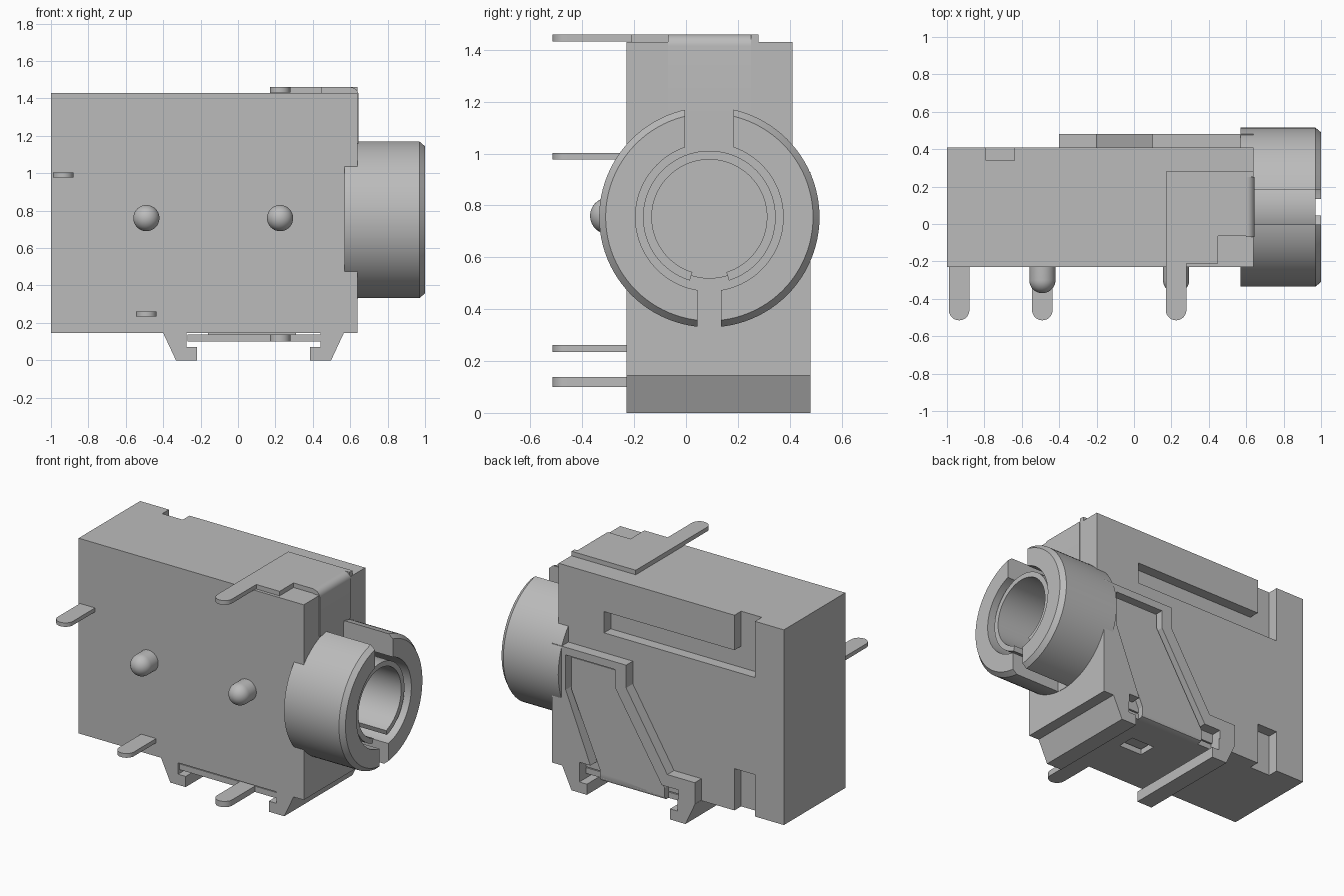
import bpy, bmesh, math
from mathutils import Vector

cube = bpy.data.objects.get("Cube")
if cube:
    bpy.data.objects.remove(cube, do_unlink=True)

grey = bpy.data.materials.new("mid grey")
grey.use_nodes = True
grey.diffuse_color = (0.5, 0.5, 0.5, 1)
grey.node_tree.nodes["Principled BSDF"].inputs["Base Color"].default_value = (0.5, 0.5, 0.5, 1)

AXIS_Y, AXIS_Z = 0.09, 0.755      # centre line of the socket


def finish(name, bm):
    bmesh.ops.remove_doubles(bm, verts=bm.verts, dist=1e-5)
    bmesh.ops.recalc_face_normals(bm, faces=bm.faces)
    mesh = bpy.data.meshes.new(name)
    bm.to_mesh(mesh)
    bm.free()
    mesh.materials.append(grey)
    ob = bpy.data.objects.new(name, mesh)
    bpy.context.collection.objects.link(ob)
    return ob


def prism(name, points, axis, lo, hi):
    """Extrude a flat outline along an axis; the points use the other two axes in order."""
    bm = bmesh.new()

    def place(p, d):
        c = list(p)
        c.insert("xyz".index(axis), d)
        return bm.verts.new(c)

    face = bm.faces.new([place(p, lo) for p in points])
    moved = bmesh.ops.extrude_face_region(bm, geom=[face])["geom"]
    shift = Vector([(hi - lo) * (axis == a) for a in "xyz"])
    bmesh.ops.translate(bm, vec=shift, verts=[v for v in moved if isinstance(v, bmesh.types.BMVert)])
    return finish(name, bm)


def box(name, x, y, z):
    return prism(name, [(x[0], y[0]), (x[1], y[0]), (x[1], y[1]), (x[0], y[1])], "z", *z)


def lathe(name, profile, origin, axis, steps=64, start=0.0, sweep=math.tau, closed=True):
    """Spin (distance along axis, radius) points around an axis through origin."""
    bm = bmesh.new()
    full = abs(sweep - math.tau) < 1e-6
    rings = []
    for i in range(steps if full else steps + 1):
        a = start + sweep * i / steps
        ring = []
        for d, r in profile:
            u, v = r * math.cos(a), r * math.sin(a)
            ring.append(bm.verts.new(Vector(origin) + Vector((d, u, v) if axis == "x" else (u, d, v))))
        rings.append(ring)
    n = len(profile)
    for i in range(steps):
        a, b = rings[i], rings[(i + 1) % len(rings)]
        for j in range(n if closed else n - 1):
            k = (j + 1) % n
            bm.faces.new((a[j], a[k], b[k], b[j]))
    if not full:
        bm.faces.new(rings[0])
        bm.faces.new(rings[-1])
    return finish(name, bm)


def cut(target, *cutters):
    bpy.context.view_layer.objects.active = target
    for c in cutters:
        mod = target.modifiers.new("cut", "BOOLEAN")
        mod.operation = "DIFFERENCE"
        mod.solver = "EXACT"
        mod.object = c
        bpy.ops.object.modifier_apply(modifier=mod.name)
        bpy.data.objects.remove(c, do_unlink=True)


def smooth(ob):
    bpy.ops.object.select_all(action="DESELECT")
    ob.select_set(True)
    bpy.context.view_layer.objects.active = ob
    bpy.ops.object.shade_smooth_by_angle(angle=math.radians(30))


# Housing block with rear grooves and the socket bore
housing = box("housing", (-1, 0.64), (-0.23, 0.41), (0.145, 1.43))
groove = prism("groove_cutter", [(-0.79, 1.06), (0.31, 1.06), (0.31, 1.2), (-0.64, 1.2),
                                 (-0.64, 1.5), (-0.79, 1.5)], "y", 0.34, 0.5)
notch = box("notch_cutter", (-0.79, -0.64), (0.34, 0.5), (0.1, 0.42))
bore = lathe("bore_cutter", [(-0.6, 0), (-0.6, 0.235), (0.8, 0.235), (0.8, 0)],
             (0, AXIS_Y, AXIS_Z), "x", closed=False)
cut(housing, groove, notch, bore)
smooth(housing)

# Raised rear frame with a pocket for the spring
frame = prism("rear_frame", [(0.64, 0.93), (0.1, 0.93), (0.1, 0.78), (-0.2, 0.29), (-0.4, 0.29),
                             (-0.4, 0.145), (0.64, 0.145)], "y", 0.4, 0.48)
pocket = prism("pocket_cutter", [(0.54, 0.88), (0.18, 0.88), (0.18, 0.76), (-0.16, 0.21),
                                 (-0.28, 0.21), (-0.28, 0.1), (0.44, 0.1), (0.44, 0.2),
                                 (0.36, 0.2), (0.54, 0.65)], "y", 0.412, 0.6)
cut(frame, pocket)

# Hooked rails under the housing, mirrored about the spring centre
MID = 0.083
for side, label in ((-1, "right_hook"), (1, "left_hook")):
    outline = [(0.485, 0.15), (0.415, 0), (0.303, 0), (0.303, 0.07), (0.358, 0.07), (0.358, 0.15)]
    prism(label, [(MID + side * u, z) for u, z in outline], "y", -0.23, 0.48)

# Spring contact: bottom plate with a window, and the tapered rear leaf
plate = box("spring_plate", (-0.27, 0.44), (-0.225, 0.41), (0.1, 0.138))
cut(plate, box("window_cutter", (0.02, 0.19), (0.09, 0.21), (0.05, 0.2)))
prism("spring_leaf", [(0.52, 0.86), (0.2, 0.86), (0.2, 0.77), (-0.16, 0.18), (-0.16, 0.12),
                      (0.31, 0.12), (0.31, 0.17), (0.52, 0.65)], "y", 0.405, 0.45)
foot = prism("spring_bend", [(0.4, 0.1), (0.43, 0.1), (0.444, 0.106), (0.45, 0.12), (0.45, 0.15),
                             (0.4, 0.15)], "x", -0.16, 0.31)
smooth(foot)


# Solder pins with rounded tips
def pin(name, x, z0, z1, y_root=-0.2):
    r, tip = 0.055, -0.46
    arc = [(x + r * math.cos(a), tip + r * math.sin(a))
           for a in (math.pi + math.pi * i / 16 for i in range(17))]
    smooth(prism(name, arc + [(x + r, y_root), (x - r, y_root)], "z", z0, z1))


pin("rear_pin", -0.935, 0.977, 1.003)
pin("lower_pin", -0.49, 0.234, 0.262)
pin("spring_pin", 0.225, 0.1, 0.138)
pin("top_pin", 0.225, 1.432, 1.46, -0.15)

# Top contact plate with its folded tab
prism("top_contact", [(0.17, 0.28), (0.6, 0.28), (0.6, -0.065), (0.45, -0.065), (0.45, -0.21),
                      (0.17, -0.21)], "z", 1.425, 1.46)
box("top_contact_edge", (0.59, 0.638), (0.25, 0.28), (1.425, 1.46))
bend = [(0.6 + 0.045 * math.sin(a), 1.415 + 0.045 * math.cos(a))
        for a in (math.pi / 2 * i / 8 for i in range(9))]
tab = prism("top_contact_tab", bend + [(0.645, 1.16), (0.6, 1.16)], "y", -0.07, 0.25)
smooth(tab)

# Locating pegs with domed ends
for x, label in ((-0.49, "right_peg"), (0.225, "left_peg")):
    dome = [(-0.3 - 0.07 * math.sin(a), 0.07 * math.cos(a))
            for a in (math.pi / 2 * i / 10 for i in range(11))]
    smooth(lathe(label, [(-0.2, 0.07)] + dome, (x, 0, 0.76), "y", 32, closed=False))

# Socket collar, chamfered and slotted above and below
collar = lathe("collar", [(0.57, 0.285), (0.57, 0.425), (0.97, 0.425), (1, 0.4), (1, 0.285)],
               (0, AXIS_Y, AXIS_Z), "x", 96)
cut(collar, box("top_slot", (0.642, 1.1), (-0.003, 0.183), (AXIS_Z, 1.3)),
    box("bottom_slot", (0.642, 1.1), (0.045, 0.135), (0.2, AXIS_Z)))
smooth(collar)

# Inner contact sleeve, split at the bottom
gap = 0.3
smooth(lathe("sleeve", [(0.5, 0.222), (0.5, 0.256), (0.97, 0.256), (0.97, 0.222)],
             (0, AXIS_Y, AXIS_Z), "x", 72, -math.pi / 2 + gap, math.tau - 2 * gap))
